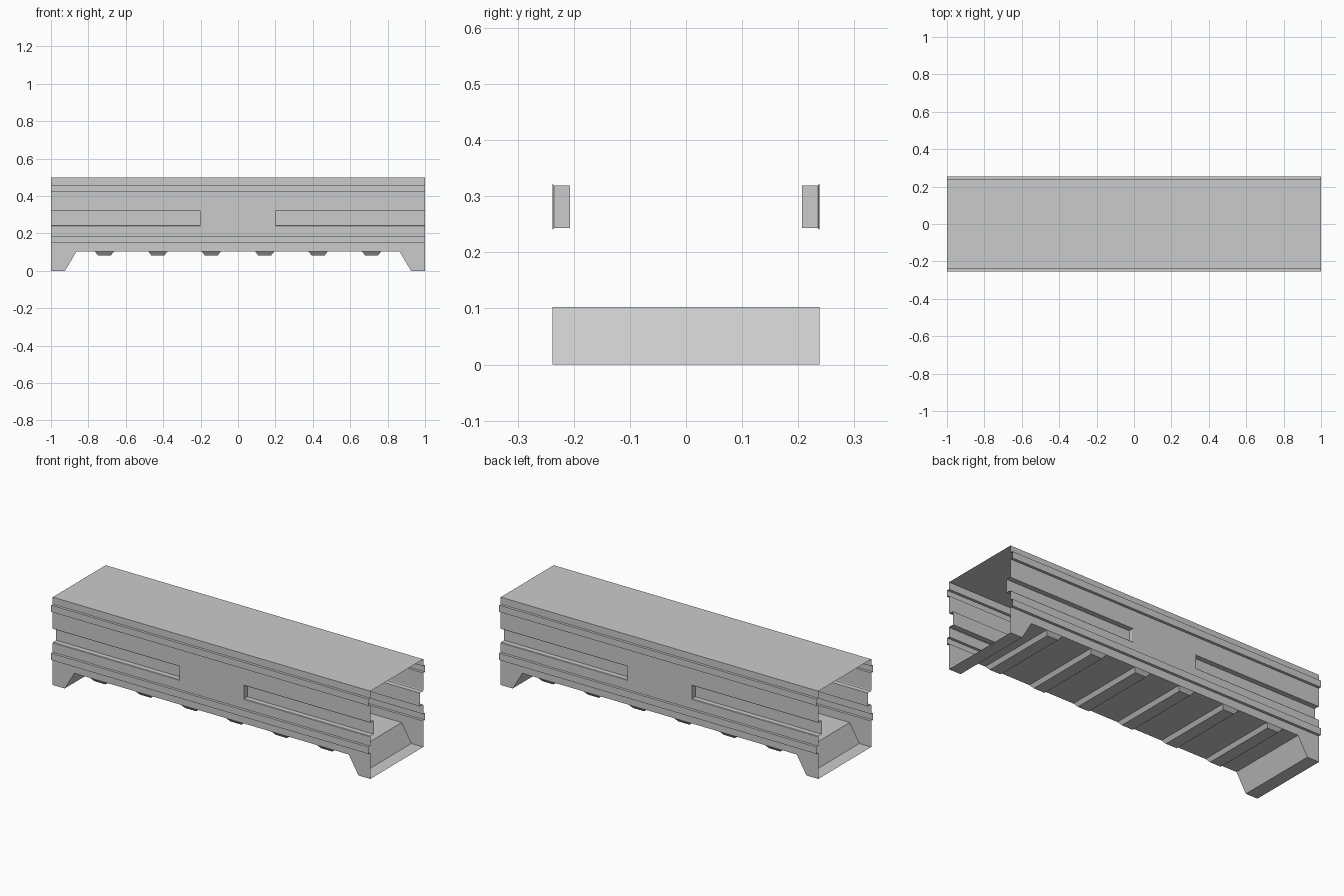
import bpy

if "Cube" in bpy.data.objects:
    bpy.data.objects.remove(bpy.data.objects["Cube"])

W = 0.238    # half width of the walls
R = 0.253    # half width at the ridges
FLOOR = 0.103
TOP = 0.5


def make(name, faces, mirror=(True, True, False)):
    """Object from a list of polygons, mirrored about the centre planes."""
    verts, index, polys = [], {}, []
    for f in faces:
        poly = []
        for p in f:
            key = tuple(round(c, 5) for c in p)
            if key not in index:
                index[key] = len(verts)
                verts.append(key)
            poly.append(index[key])
        polys.append(poly)
    mesh = bpy.data.meshes.new(name)
    mesh.from_pydata(verts, [], polys)
    obj = bpy.data.objects.new(name, mesh)
    bpy.context.collection.objects.link(obj)
    mod = obj.modifiers.new("mirror", 'MIRROR')
    mod.use_axis = mirror
    mod.merge_threshold = 0.0005
    return obj


def strip(profile, x0=0.0, x1=1.0):
    """Sweep an upward (y, z) profile along x."""
    return [[(x0, a[0], a[1]), (x1, a[0], a[1]), (x1, b[0], b[1]), (x0, b[0], b[1])]
            for a, b in zip(profile, profile[1:])]


# Side wall bands with square ridges above and below the slot
lower = [(-W, FLOOR), (-W, 0.148), (-R, 0.148), (-R, 0.187), (-W, 0.187), (-W, 0.24)]
upper = [(-W, 0.323), (-W, 0.422), (-R, 0.422), (-R, 0.46), (-W, 0.46), (-W, TOP)]
wall = strip(lower) + strip(upper) + strip([(-W, 0.24), (-W, 0.323)], 0, 0.2)


# Recessed slot, open at the end of the body
def u_path(x, z0, z1, y):
    return [(1, y, z0), (x, y, z0), (x, y, z1), (1, y, z1)]


rings = [u_path(0.2, 0.24, 0.323, -W),
         u_path(0.204, 0.243, 0.319, -0.2355),
         u_path(0.204, 0.243, 0.319, -0.207)]
for outer, inner in zip(rings, rings[1:]):
    for i in range(3):
        wall.append([outer[i + 1], outer[i], inner[i], inner[i + 1]])
wall += strip([(-0.207, 0.243), (-0.207, 0.319)], 0.204, 1)

# Side cheek of the foot
foot = [(0.864, FLOOR), (0.925, 0), (1, 0), (1, FLOOR)]
wall.append([(x, -W, z) for x, z in foot])
make("side_walls", wall)

# Roof panel
make("roof", [[(0, -W, TOP), (1, -W, TOP), (1, 0, TOP), (0, 0, TOP)]])

# Floor sheet folding down into the feet, ends left open
path = [(0, FLOOR)] + foot[:3]
make("floor_and_feet", [[(a[0], -W, a[1]), (a[0], 0, a[1]), (b[0], 0, b[1]), (b[0], -W, b[1])]
                        for a, b in zip(path, path[1:])])

# Tapered ribs under the floor
ribs = []
for k in (1, 3, 5):
    x = k / 7

    def ring(hx, hy, z):
        return [(x - hx, -hy, z), (x + hx, -hy, z), (x + hx, hy, z), (x - hx, hy, z)]

    t, b = ring(0.051, W, FLOOR), ring(0.035, W - 0.016, 0.083)
    for i in range(4):
        j = (i + 1) % 4
        ribs.append([b[i], b[j], t[j], t[i]])
    ribs.append(b[::-1])
make("floor_ribs", ribs, (True, False, False))
